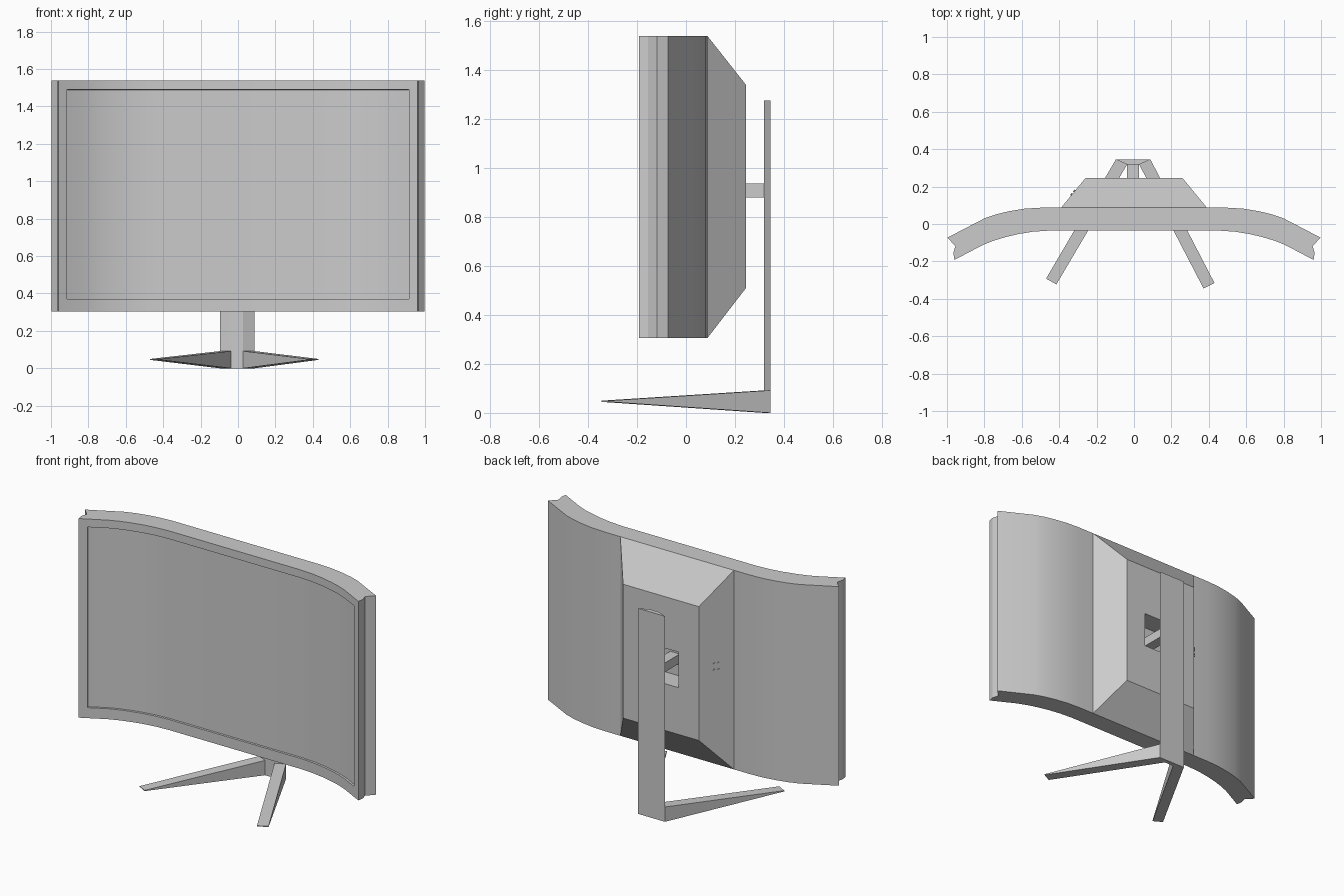
import bpy, bmesh, math
from mathutils import Vector

if "Cube" in bpy.data.objects:
    bpy.data.objects.remove(bpy.data.objects["Cube"])


def finish(name, bm, smooth=False):
    bmesh.ops.recalc_face_normals(bm, faces=bm.faces[:])
    me = bpy.data.meshes.new(name)
    bm.to_mesh(me)
    bm.free()
    ob = bpy.data.objects.new(name, me)
    bpy.context.collection.objects.link(ob)
    if smooth:
        bpy.ops.object.select_all(action='DESELECT')
        ob.select_set(True)
        bpy.context.view_layer.objects.active = ob
        bpy.ops.object.shade_smooth_by_angle(angle=math.radians(25))
    return ob


def prism(pts, z0, z1):
    bm = bmesh.new()
    lo = [bm.verts.new((x, y, z0)) for x, y in pts]
    hi = [bm.verts.new((x, y, z1)) for x, y in pts]
    bm.faces.new(lo[::-1])
    bm.faces.new(hi)
    n = len(pts)
    sides = [bm.faces.new((lo[i], lo[(i + 1) % n], hi[(i + 1) % n], hi[i])) for i in range(n)]
    return bm, sides


def loft(name, a, b):
    bm = bmesh.new()
    va = [bm.verts.new(p) for p in a]
    vb = [bm.verts.new(p) for p in b]
    bm.faces.new(va)
    bm.faces.new(vb[::-1])
    for i in range(4):
        j = (i + 1) % 4
        bm.faces.new((va[i], vb[i], vb[j], va[j]))
    return finish(name, bm)


# Curved screen panel: plan profile mirrored, extruded upward
Z0, Z1 = 0.305, 1.54
front = [(0.45, -0.035), (0.54, -0.041), (0.62, -0.054), (0.69, -0.071),
         (0.75, -0.089), (0.81, -0.113), (0.96, -0.192)]
back = [(0.955, -0.118), (0.998, -0.073), (0.80, 0.03), (0.74, 0.051),
        (0.67, 0.068), (0.585, 0.082), (0.50, 0.087), (0.39, 0.087)]
half = front + [(0.966, -0.155)] + back
profile = [(-x, y) for x, y in reversed(half)]
profile = profile + half
bm, sides = prism(profile, Z0, Z1)
bmesh.ops.recalc_face_normals(bm, faces=bm.faces[:])
first = len(half) - len(front)
screen = sides[first:first + 2 * len(front) - 1]
# Bezel and slightly recessed display
bmesh.ops.inset_region(bm, faces=screen, thickness=0.052, use_even_offset=True)
for v in {v for f in screen for v in f.verts}:
    v.co.z = 0.37 if v.co.z < 0.9 else 1.49
bmesh.ops.inset_region(bm, faces=screen, thickness=0.001, depth=-0.012)
finish("screen_panel", bm, True)

# Tapered rear housing with a square mounting pocket
bm = bmesh.new()


def ring(hx, y, z0, z1):
    return [bm.verts.new(p) for p in ((-hx, y, z0), (hx, y, z0), (hx, y, z1), (-hx, y, z1))]


rings = [ring(0.39, 0.087, Z0, Z1), ring(0.26, 0.245, 0.51, 1.34),
         ring(0.12, 0.245, 0.80, 1.02), ring(0.12, 0.115, 0.80, 1.02)]
for a, b in zip(rings, rings[1:]):
    for i in range(4):
        j = (i + 1) % 4
        bm.faces.new((a[i], a[j], b[j], b[i]))
bm.faces.new(rings[-1])
housing = finish("rear_housing", bm)
# Open shell: make sure the faces point outward (largest slope faces back)
if housing.data.polygons[4].normal.y < 0:
    housing.data.flip_normals()


def box(name, lo, hi):
    bm, _ = prism([(lo[0], lo[1]), (hi[0], lo[1]), (hi[0], hi[1]), (lo[0], hi[1])], lo[2], hi[2])
    return finish(name, bm)


# Small buttons on the sloped side of the housing
for k, z in enumerate((0.935, 0.975)):
    for s in (-1, 1):
        bm = bmesh.new()
        bmesh.ops.create_cone(bm, cap_ends=True, segments=10, radius1=0.007, radius2=0.007, depth=0.012)
        ob = finish(f"button_{k}_{'a' if s < 0 else 'b'}", bm)
        n = Vector((-0.158, 0.13, 0)).normalized()
        t = Vector((0.13, 0.158, 0)).normalized()
        ob.location = Vector((-0.325, 0.166, z)) + t * 0.012 * s
        ob.rotation_euler = n.to_track_quat('Z', 'Y').to_euler()

# Stand column, wedge shaped in plan, and mounting arm
bm, _ = prism([(-0.037, 0.318), (0.028, 0.318), (0.088, 0.345), (-0.097, 0.345)], 0, 1.275)
finish("stand_column", bm)
box("mount_arm", (-0.037, 0.115, 0.88), (0.028, 0.32, 0.937))


# Splayed feet tapering to thin tips
def foot(name, outer, inner, tip_outer, tip_inner):
    def quad(p, q, z0, z1):
        return [(*p, z0), (*q, z0), (*q, z1), (*p, z1)]
    loft(name, quad(outer, inner, 0, 0.092), quad(tip_outer, tip_inner, 0.045, 0.05))


foot("left_foot", (-0.097, 0.345), (-0.037, 0.318), (-0.47, -0.292), (-0.415, -0.323))
foot("right_foot", (0.088, 0.345), (0.028, 0.318), (0.43, -0.315), (0.372, -0.345))
